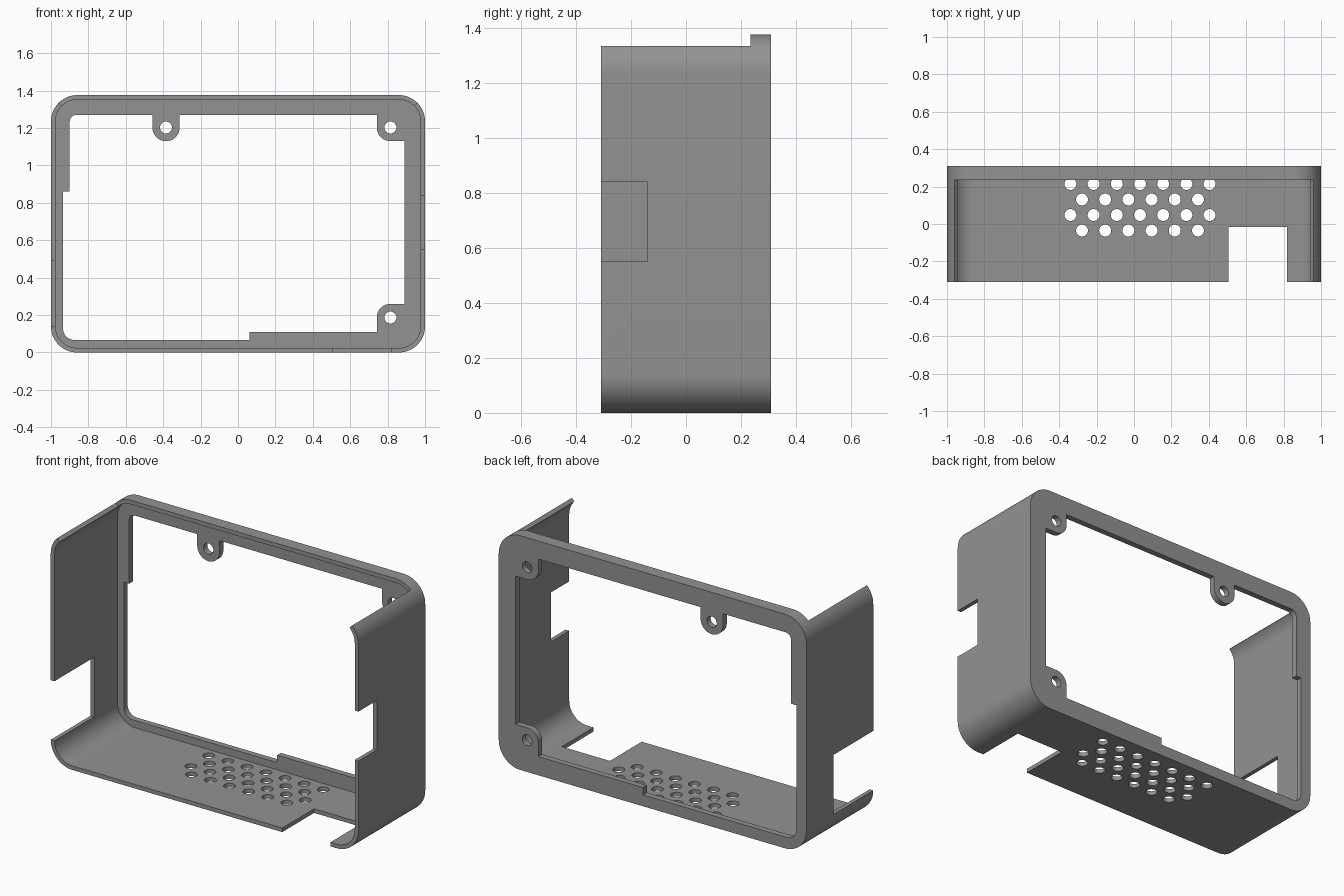
import bpy, bmesh, math
from mathutils import Matrix

if "Cube" in bpy.data.objects:
    bpy.data.objects.remove(bpy.data.objects["Cube"])

W, H, D = 1.0, 1.376, 0.31      # half width, height, half depth
R, T = 0.14, 0.024              # corner radius, wall thickness
RIM_Y, FLANGE_Y = 0.235, 0.275  # front of the top rim, front of the back flange

grey = bpy.data.materials.new("grey plastic")
grey.diffuse_color = (0.29, 0.29, 0.29, 1)
grey.use_nodes = True
grey.node_tree.nodes["Principled BSDF"].inputs["Base Color"].default_value = grey.diffuse_color


def arc(cx, cz, r, a0, a1, n=12):
    return [(cx + r * math.cos(math.radians(a0 + (a1 - a0) * i / n)),
             cz + r * math.sin(math.radians(a0 + (a1 - a0) * i / n))) for i in range(n + 1)]


def circle(cx, cz, r, n=32):
    return arc(cx, cz, r, 0, 360, n)[:-1]


def rounded_rect(inset):
    r, x, z0, z1 = R - inset, W - R, R, H - R
    return (arc(x, z1, r, 0, 90, 16) + arc(-x, z1, r, 90, 180, 16) +
            arc(-x, z0, r, 180, 270, 16) + arc(x, z0, r, 270, 360, 16))


def plate(name, loops, y0, y1):
    """Filled x-z profile (inner loops become holes) with depth y0 to y1."""
    cu = bpy.data.curves.new(name, 'CURVE')
    cu.dimensions, cu.fill_mode, cu.extrude = '2D', 'BOTH', (y1 - y0) / 2
    for pts in loops:
        s = cu.splines.new('POLY')
        s.points.add(len(pts) - 1)
        for p, (x, z) in zip(s.points, pts):
            p.co = (x, z, 0, 1)
        s.use_cyclic_u = True
    tmp = bpy.data.objects.new(name, cu)
    me = bpy.data.meshes.new_from_object(tmp)
    bpy.data.objects.remove(tmp)
    me.transform(Matrix.Translation((0, (y0 + y1) / 2, 0)) @ Matrix.Rotation(math.pi / 2, 4, 'X'))
    return mesh_object(name, me)


def mesh_object(name, me):
    bm = bmesh.new()
    bm.from_mesh(me)
    bmesh.ops.remove_doubles(bm, verts=bm.verts, dist=1e-5)
    bmesh.ops.recalc_face_normals(bm, faces=bm.faces)
    bm.to_mesh(me)
    bm.free()
    me.name = name
    me.materials.clear()
    me.materials.append(grey)
    ob = bpy.data.objects.new(name, me)
    bpy.context.collection.objects.link(ob)
    return ob


def box(name, x0, x1, y0, y1, z0, z1):
    return plate(name, [[(x0, z0), (x1, z0), (x1, z1), (x0, z1)]], y0, y1)


def combine(ob, other, operation):
    m = ob.modifiers.new("bool", 'BOOLEAN')
    m.object, m.operation, m.solver = other, operation, 'EXACT'
    dg = bpy.context.evaluated_depsgraph_get()
    me = bpy.data.meshes.new_from_object(ob.evaluated_get(dg))
    ob.modifiers.clear()
    ob.data = me
    bpy.data.objects.remove(other)


# Wall ring around the whole case
case = plate("case_shell", [rounded_rect(0), rounded_rect(T)], -D, FLANGE_Y)

# Back flange with stepped opening and three screw tabs
TR, HOLE = 0.073, 0.032
opening = (arc(-0.865, 1.235, 0.035, 180, 90, 6) +
           [(-0.385 - TR, 1.27)] + arc(-0.385, 1.203, TR, 180, 360, 20) + [(-0.385 + TR, 1.27)] +
           [(0.742, 1.27)] + arc(0.815, 1.203, TR, 180, 270) + [(0.89, 1.13)] +
           [(0.89, 0.26)] + arc(0.815, 0.187, TR, 90, 180) + [(0.742, 0.11)] +
           [(0.062, 0.11), (0.062, 0.067)] +
           arc(-0.875, 0.127, 0.06, 270, 180, 10) + [(-0.935, 0.86), (-0.90, 0.86)])
holes = [circle(x, z, HOLE) for x, z in ((-0.385, 1.203), (0.815, 1.203), (0.815, 0.187))]
flange = plate("back_flange", [rounded_rect(0), opening] + holes, FLANGE_Y, D)
combine(case, flange, 'UNION')

# Open top in front of the rim, trimmed diagonally through the upper corners
x, z = W - R, H - R
combine(case, plate("top_cutter", [[(-x, z), (x, z), (x + 0.3, z + 0.3), (-x - 0.3, z + 0.3)]],
                    -D - 0.1, RIM_Y), 'DIFFERENCE')

# Port notches in the right, left and bottom walls
combine(case, box("right_notch", 0.93, 1.1, -0.5, -0.14, 0.55, 0.84), 'DIFFERENCE')
combine(case, box("left_notch", -1.1, -0.93, -0.5, 0.06, 0.14, 0.49), 'DIFFERENCE')
combine(case, box("bottom_notch", 0.505, 0.818, -0.5, -0.015, -0.1, 0.06), 'DIFFERENCE')

# Staggered vent holes in the bottom wall
bm = bmesh.new()
for row in range(4):
    odd = row % 2
    for k in range(7 - odd):
        pos = (-0.34 + 0.124 * (k + odd / 2), 0.214 - 0.083 * row, 0.01)
        bmesh.ops.create_cone(bm, cap_ends=True, segments=32, radius1=HOLE, radius2=HOLE,
                              depth=0.08, matrix=Matrix.Translation(pos))
me = bpy.data.meshes.new("vents")
bm.to_mesh(me)
bm.free()
combine(case, mesh_object("vent_cutter", me), 'DIFFERENCE')

# Smooth curved surfaces, keep edges sharp
bpy.context.view_layer.objects.active = case
case.select_set(True)
bpy.ops.object.shade_smooth_by_angle(angle=math.radians(30))
